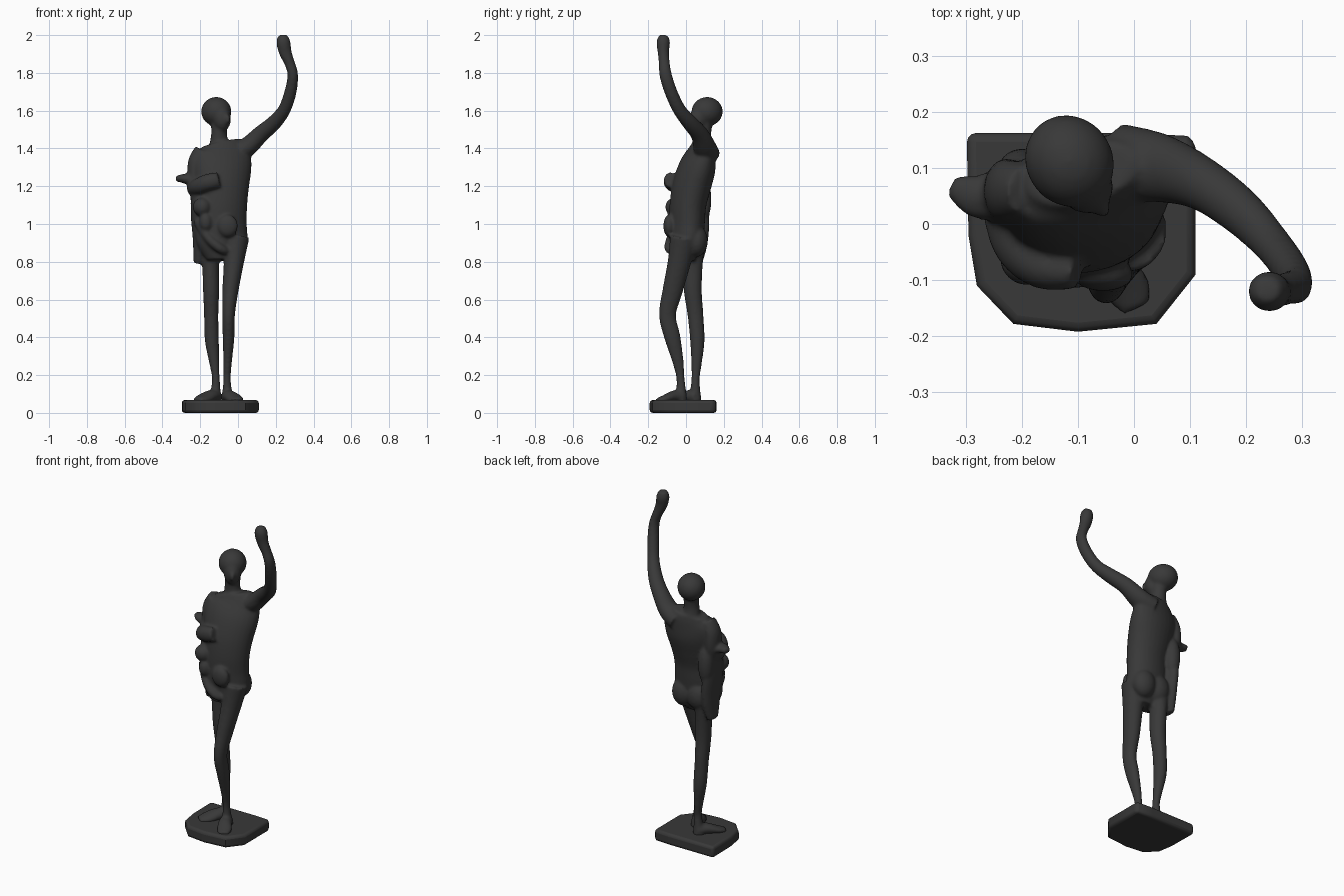
import bpy, bmesh, math
from mathutils import Vector, Matrix

bronze = bpy.data.materials.new("dark_bronze")
bronze.diffuse_color = (0.04, 0.04, 0.04, 1)


def finish(name, bm):
    bmesh.ops.recalc_face_normals(bm, faces=bm.faces)
    me = bpy.data.meshes.new(name)
    bm.to_mesh(me)
    bm.free()
    ob = bpy.data.objects.new(name, me)
    bpy.context.collection.objects.link(ob)
    me.materials.append(bronze)
    for p in me.polygons:
        p.use_smooth = True
    return ob


def spline(a, b, c, d, t):
    return 0.5 * (2 * b + (c - a) * t + (2 * a - 5 * b + 4 * c - d) * t * t
                  + (3 * b - a - 3 * c + d) * t ** 3)


def limb(bm, keys, rot=0, n=20, steps=5):
    """Closed tube through keys (x, y, z, radius_u, radius_v); u points along rot in plan."""
    K = [keys[0]] + list(keys) + [keys[-1]]
    pts = [[spline(*(K[i + j][k] for j in range(4)), s / steps) for k in range(5)]
           for i in range(len(keys) - 1) for s in range(steps)] + [list(keys[-1])]
    P = [Vector(p[:3]) for p in pts]
    ref = Vector((math.cos(rot), math.sin(rot), 0))
    rings = []
    for i, p in enumerate(pts):
        t = (P[min(i + 1, len(P) - 1)] - P[max(i - 1, 0)]).normalized()
        u = (ref - t * ref.dot(t)).normalized()
        v = t.cross(u)
        rings.append([bm.verts.new(P[i] + u * p[3] * math.cos(a) + v * p[4] * math.sin(a))
                      for a in (2 * math.pi * k / n for k in range(n))])
    for r, q in zip(rings, rings[1:]):
        for k in range(n):
            bm.faces.new((r[k], r[(k + 1) % n], q[(k + 1) % n], q[k]))
    bm.faces.new(rings[0][::-1])
    bm.faces.new(rings[-1])


def blob(bm, loc, size, rx=0, rz=0):
    m = (Matrix.Translation(loc) @ Matrix.Rotation(rz, 4, 'Z') @ Matrix.Rotation(rx, 4, 'X')
         @ Matrix.Diagonal((*size, 1)))
    bmesh.ops.create_icosphere(bm, subdivisions=3, radius=1, matrix=m)


fig = bmesh.new()

# torso, leaning back and turning slightly
limb(fig, [(-.08, -.01, .81, .085, .055), (-.085, 0, .9, .135, .085), (-.09, .005, 1.0, .138, .092),
           (-.085, .01, 1.1, .135, .095), (-.085, .03, 1.2, .145, .10), (-.085, .06, 1.3, .158, .095),
           (-.085, .083, 1.38, .15, .072), (-.095, .09, 1.43, .10, .055)], rot=.2, n=28)
# neck and head
limb(fig, [(-.095, .095, 1.38, .07, .055), (-.10, .09, 1.45, .046, .044),
           (-.10, .09, 1.50, .042, .046), (-.10, .095, 1.57, .05, .05)])
blob(fig, (-.115, .112, 1.595), (.078, .085, .078), rz=.6)
blob(fig, (-.085, .067, 1.56), (.048, .048, .07), rx=-.1, rz=.6)
blob(fig, (-.062, .035, 1.555), (.016, .026, .03), rz=.6)

# raised arm with fist
limb(fig, [(-.03, .11, 1.37, .07, .06), (.045, .10, 1.405, .062, .052), (.12, .072, 1.475, .048, .045),
           (.19, .022, 1.535, .042, .04), (.245, -.035, 1.605, .035, .034), (.278, -.08, 1.70, .034, .032),
           (.29, -.108, 1.79, .033, .028), (.272, -.115, 1.855, .029, .028),
           (.25, -.12, 1.91, .03, .034), (.24, -.12, 1.965, .036, .037), (.237, -.115, 2.0, .022, .024)],
     rot=math.pi / 2)

# folded arm: upper arm, then forearm across the chest
limb(fig, [(-.19, .06, 1.39, .04, .045), (-.222, .06, 1.33, .042, .055),
           (-.225, .055, 1.24, .042, .06), (-.21, .03, 1.16, .045, .06)])
limb(fig, [(-.225, .05, 1.19, .05, .045), (-.205, -.03, 1.20, .05, .045),
           (-.16, -.075, 1.22, .042, .045), (-.10, -.085, 1.235, .03, .04)], rot=math.pi / 2)
# gathered cloth: knot, side folds and hanging drape
limb(fig, [(-.22, .05, 1.225, .045, .035), (-.28, .05, 1.24, .04, .026),
           (-.325, .07, 1.24, .02, .016)], rot=math.pi / 2)
blob(fig, (-.19, -.06, 1.09), (.05, .05, .05))
blob(fig, (-.17, -.075, 1.01), (.035, .035, .05))
blob(fig, (-.20, .09, 1.13), (.045, .045, .12))
limb(fig, [(-.205, .04, 1.2, .045, .08), (-.208, .04, 1.05, .042, .085), (-.20, .045, .93, .04, .075),
           (-.203, .045, .85, .034, .06), (-.212, .045, .79, .024, .04)])
limb(fig, [(-.21, -.03, 1.02, .03, .03), (-.16, -.07, .93, .032, .026), (-.10, -.085, .875, .03, .026),
           (-.06, -.075, .855, .02, .02)], rot=math.pi / 2)
blob(fig, (-.055, -.09, .99), (.055, .03, .06))
# buttocks
for x in (-.125, -.025):
    blob(fig, (x, .055, .91), (.07, .06, .085))

# legs: straight rear leg and bent front leg
limb(fig, [(-.14, .035, .92, .065, .07), (-.145, .035, .8, .046, .055), (-.142, .036, .65, .043, .048),
           (-.142, .05, .52, .038, .042), (-.138, .06, .38, .037, .038), (-.124, .055, .25, .025, .027),
           (-.117, .05, .17, .021, .022), (-.122, .048, .06, .035, .035)])
limb(fig, [(-.01, -.01, .93, .07, .075), (-.022, -.035, .8, .054, .062), (-.04, -.07, .65, .043, .054),
           (-.05, -.098, .52, .034, .045), (-.05, -.072, .40, .031, .043), (-.055, -.042, .27, .023, .03),
           (-.058, -.028, .17, .02, .022), (-.055, -.025, .06, .034, .034)])
# feet
for keys in ([(-.11, .06, .085, .035, .03), (-.14, .02, .09, .04, .032),
              (-.185, -.035, .075, .045, .022), (-.215, -.07, .068, .03, .014)],
             [(-.06, -.01, .085, .033, .03), (-.045, -.06, .088, .038, .032),
              (-.012, -.115, .072, .042, .022), (.005, -.15, .066, .028, .014)]):
    limb(fig, keys)

figure = finish("standing_figure", fig)
rem = figure.modifiers.new("fuse", 'REMESH')
rem.mode = 'VOXEL'
rem.voxel_size = 0.008
rem.use_smooth_shade = True
sm = figure.modifiers.new("soften", 'SMOOTH')
sm.factor = 0.5
sm.iterations = 6

# base slab with rounded edges
slab = bmesh.new()
outline = [(-.298, .162), (-.295, -.02), (-.28, -.11), (-.215, -.178), (-.10, -.192), (.04, -.178),
           (.11, -.09), (.11, .145), (.095, .157), (0, .162)]
face = slab.faces.new([slab.verts.new((x, y, 0)) for x, y in outline])
up = bmesh.ops.extrude_face_region(slab, geom=[face])
bmesh.ops.translate(slab, vec=(0, 0, .068), verts=[v for v in up["geom"] if isinstance(v, bmesh.types.BMVert)])
base = finish("base_slab", slab)
bev = base.modifiers.new("round", 'BEVEL')
bev.width = 0.016
bev.segments = 3
bev.limit_method = 'ANGLE'
bev.angle_limit = math.radians(50)
bpy.context.view_layer.objects.active = base
base.select_set(True)
bpy.ops.object.shade_smooth_by_angle(angle=math.radians(40))
